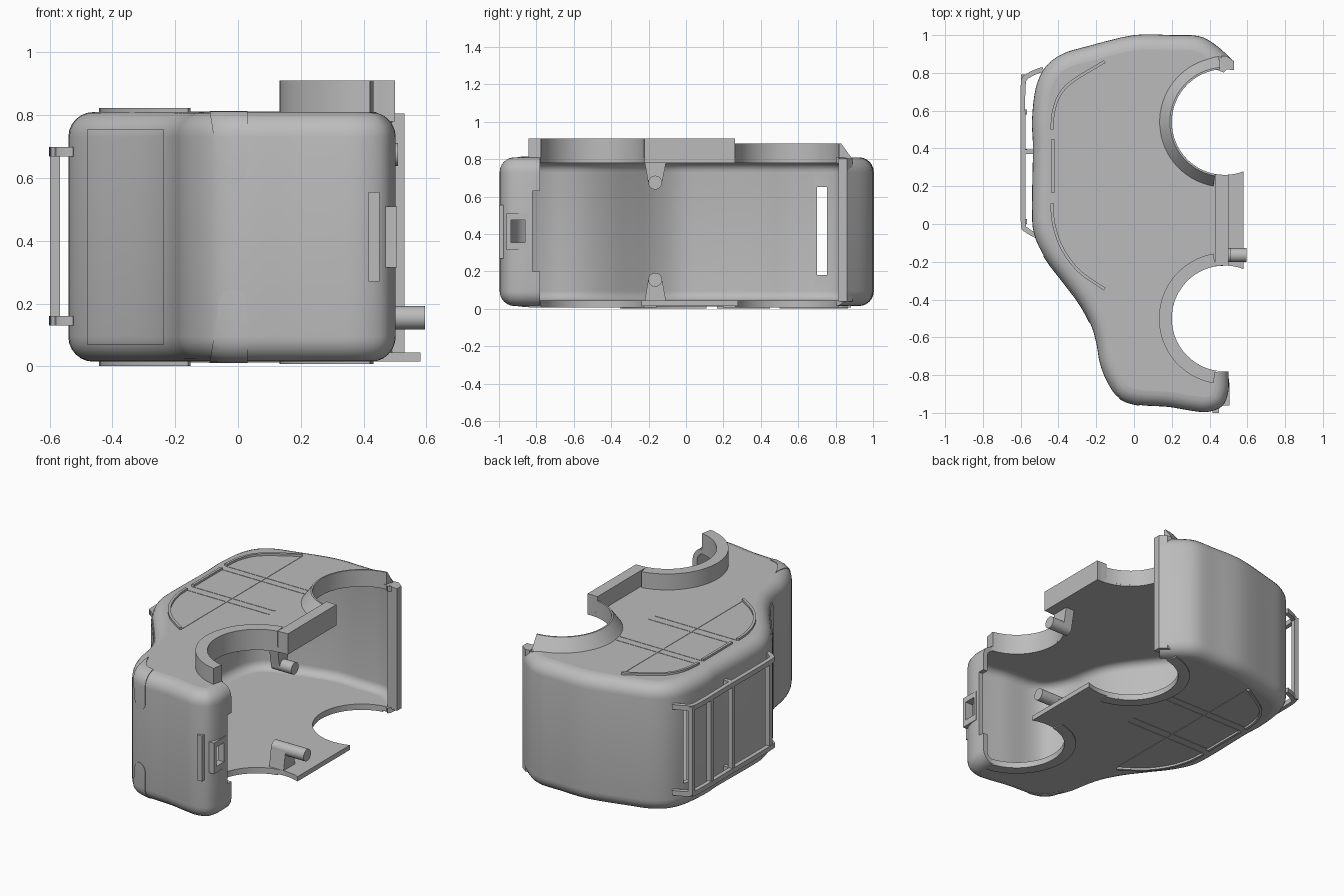
import bpy, bmesh, math
from mathutils import Vector

if "Cube" in bpy.data.objects:
    bpy.data.objects.remove(bpy.data.objects["Cube"])

grey = bpy.data.materials.new("matte_grey")
grey.use_nodes = True
grey.diffuse_color = (0.5, 0.5, 0.5, 1)
grey.node_tree.nodes["Principled BSDF"].inputs["Base Color"].default_value = (0.5, 0.5, 0.5, 1)

BOTTOM, TOP, MID = 0.015, 0.81, 0.4125
FRONT_HOLE, BACK_HOLE = (0.48, -0.5), (0.48, 0.54)
HOLE_R, RIM_R, EDGE_R, WALL = 0.28, 0.348, 0.08, 0.03


def finish(name, bm):
    bmesh.ops.recalc_face_normals(bm, faces=bm.faces)
    mesh = bpy.data.meshes.new(name)
    bm.to_mesh(mesh)
    bm.free()
    mesh.materials.append(grey)
    ob = bpy.data.objects.new(name, mesh)
    bpy.context.collection.objects.link(ob)
    return ob


def loft(name, rings):
    """Skin a list of equal rings of points and cap both ends."""
    bm = bmesh.new()
    loops = [[bm.verts.new(p) for p in ring] for ring in rings]
    for a, b in zip(loops, loops[1:]):
        for i in range(len(a)):
            j = (i + 1) % len(a)
            bm.faces.new((a[i], a[j], b[j], b[i]))
    bm.faces.new(loops[0])
    bm.faces.new(loops[-1])
    return finish(name, bm)


def prism(name, pts, lo, hi, axis="z"):
    put = {"x": lambda p, d: (d, p[0], p[1]),
           "y": lambda p, d: (p[0], d, p[1]),
           "z": lambda p, d: (p[0], p[1], d)}[axis]
    return loft(name, [[put(p, d) for p in pts] for d in (lo, hi)])


def box(name, x, y, z):
    return prism(name, [(x[0], y[0]), (x[1], y[0]), (x[1], y[1]), (x[0], y[1])], *z)


def arc(cx, cy, r, a0, a1, n=24):
    return [(cx + r * math.cos(math.radians(a0 + (a1 - a0) * i / n)),
             cy + r * math.sin(math.radians(a0 + (a1 - a0) * i / n))) for i in range(n + 1)]


def arc_rim(name, centre, profile, a0=100, a1=260, n=32):
    """Sweep an (r, z) profile around part of a circle."""
    sweeps = [arc(*centre, r, a0, a1, n) for r, z in profile]
    return loft(name, [[(*s[i], z) for s, (r, z) in zip(sweeps, profile)] for i in range(n + 1)])


def boolean(ob, tool, op="DIFFERENCE"):
    mod = ob.modifiers.new("cut", "BOOLEAN")
    mod.operation, mod.object, mod.solver = op, tool, "EXACT"
    bpy.context.view_layer.update()
    mesh = bpy.data.meshes.new_from_object(ob.evaluated_get(bpy.context.evaluated_depsgraph_get()))
    ob.modifiers.clear()
    if len(mesh.polygons):
        ob.data = mesh
    bpy.data.objects.remove(tool)


def smooth_path(pts, steps=4):
    out, n = [], len(pts)
    for i in range(n - 1):
        a, b, c, d = (Vector(pts[min(max(i + k, 0), n - 1)]) for k in (-1, 0, 1, 2))
        for s in range(steps):
            t = s / steps
            out.append(0.5 * (2 * b + (c - a) * t + (2 * a - 5 * b + 4 * c - d) * t * t
                              + (3 * b - a - 3 * c + d) * t ** 3))
    return out + [Vector(pts[-1])]


def inset(pts, dist):
    """Shift an open path to its right-hand side."""
    out = []
    for i, p in enumerate(pts):
        d = (pts[min(i + 1, len(pts) - 1)] - pts[max(i - 1, 0)]).normalized()
        out.append(p + Vector((d.y, -d.x)) * dist)
    return out


def strip(name, pts, width, lo, hi):
    return prism(name, inset(pts, width / 2) + inset(pts, -width / 2)[::-1], lo, hi)


# Plan outline of the wall, from the front corner round -x to the back corner
OUTLINE = smooth_path([
    (0.5, -0.78), (0.5, -0.885), (0.468, -0.963), (0.39, -0.995), (0.3, -0.988), (0.18, -0.968),
    (0.02, -0.957), (-0.08, -0.92), (-0.14, -0.84), (-0.18, -0.74), (-0.2, -0.63), (-0.23, -0.53),
    (-0.29, -0.42), (-0.38, -0.3), (-0.47, -0.18), (-0.53, -0.05), (-0.54, 0.1), (-0.535, 0.4),
    (-0.54, 0.55), (-0.52, 0.72), (-0.47, 0.83), (-0.38, 0.9), (-0.25, 0.94), (0, 1), (0.2, 1),
    (0.34, 0.995), (0.43, 0.95), (0.53, 0.86)])


def wall_side(gap, steps=6):
    """(inset, z) points of the rounded wall profile, bottom to top."""
    r = EDGE_R - gap
    low = [(EDGE_R - r * math.sin(math.pi / 2 * k / steps),
            BOTTOM + EDGE_R - r * math.cos(math.pi / 2 * k / steps)) for k in range(steps + 1)]
    return low + [(d, 2 * MID - z) for d, z in reversed(low)]


def wall(name, outer_gap, inner_gap):
    profile = wall_side(outer_gap) + wall_side(inner_gap)[::-1]
    paths = [inset(OUTLINE, d) for d, z in profile]
    return loft(name, [[(*p[i], z) for p, (d, z) in zip(paths, profile)] for i in range(len(OUTLINE))])


# Rounded wall with its notch, slot and latch opening
shell = wall("shell_wall", 0, WALL)
boolean(shell, box("edge_notch", (0.4, 0.6), (-0.82, -0.6), (0.2, 0.63)))
boolean(shell, box("strap_slot", (-0.7, -0.42), (0.7, 0.755), (0.18, 0.65)))
boolean(shell, box("latch_hole", (0.42, 0.6), (-0.935, -0.86), (0.355, 0.475)))

# Top and bottom plates with the two round openings
for name, z0, z1, back_end, front_start in (("top_plate", TOP - WALL, TOP, 264, 96),
                                            ("bottom_plate", BOTTOM, BOTTOM + WALL, 291, 69)):
    prism(name, inset(OUTLINE, EDGE_R) + arc(*BACK_HOLE, HOLE_R, 90, back_end, 40)
          + arc(*FRONT_HOLE, HOLE_R, front_start, 262, 40), z0, z1)

# Thin raised overlays that follow the front surface
def overlay(name, pts, y0, y1):
    boolean(wall(name, -0.004, 0.02), prism("stencil", pts, y0, y1, "y"), "INTERSECT")

tab = [(0.03, 0.83), (-0.093, 0.83)] + arc(-0.015, 0.623, 0.044, 190, 360, 12)
overlay("upper_tab", tab, -1.1, -0.75)
overlay("lower_tab", [(x, 2 * MID - z) for x, z in tab], -1.1, -0.75)
overlay("front_grip", [(-0.48, 0.07), (-0.235, 0.07), (-0.235, 0.755), (-0.48, 0.755)], -0.8, -0.1)

# Rims around the openings, above and below
arc_rim("front_rim", FRONT_HOLE, [(HOLE_R, 0.79), (HOLE_R, 0.91), (RIM_R, 0.91), (RIM_R, 0.79)])
arc_rim("back_rim", BACK_HOLE, [(HOLE_R, 0.79), (HOLE_R, 0.885), (0.29, 0.885), (RIM_R, 0.805),
                                (RIM_R, 0.79)], 95)
bar = box("rim_bar", (0.43, 0.5), (-0.222, 0.262), (0.78, 0.91))
for key, c in (("front", FRONT_HOLE), ("back", BACK_HOLE)):
    arc_rim(key + "_lower_rim", c, [(HOLE_R, 0.03), (HOLE_R, 0.008), (RIM_R, 0.008), (RIM_R, 0.03)])
    boolean(bar, prism("hole", arc(*c, HOLE_R, 0, 354, 59), -0.2, 1.2))
prism("back_flange", [(0.53, 0.815), (0.53, 0.86), (0.49, 0.89), (0.46, 0.89), (0.46, 0.82)], 0.04, 0.805)

# Ridges and panel lines on the top and bottom
RIDGES = {"back": [(-0.435, 0.5), (-0.425, 0.6), (-0.39, 0.69), (-0.32, 0.76), (-0.155, 0.86)],
          "middle": [(-0.43, 0.165), (-0.43, 0.45)],
          "front": [(-0.435, 0.11), (-0.425, 0.0), (-0.38, -0.13), (-0.29, -0.25), (-0.155, -0.345)]}
for level, ridge_z, line_z in (("top", (0.79, 0.823), (0.79, 0.812)),
                               ("bottom", (0.002, 0.04), (0.013, 0.04))):
    for key, pts in RIDGES.items():
        strip(f"{key}_{level}_ridge", smooth_path(pts, 5), 0.016, *ridge_z)
    for i, y in enumerate((0.11, 0.165, 0.45, 0.5)):
        strip(f"{level}_cross_line_{i}", [Vector((-0.43, y)), Vector((0.14, y))], 0.008, *line_z)
    strip(f"{level}_long_line", [Vector((-0.155, -0.34)), Vector((-0.155, 0.86))], 0.005, *line_z)

# Side rack: two bent rails joined by upright bars
rail = smooth_path([(-0.48, 0.82), (-0.56, 0.785), (-0.587, 0.73), (-0.587, 0.4), (-0.587, 0.02),
                    (-0.57, -0.03), (-0.52, -0.06)], 5)
for key, z in (("lower", 0.13), ("upper", 0.668)):
    strip(key + "_rail", rail, 0.026, z, z + 0.03)
    box(key + "_rail_stub", (-0.59, -0.52), (0.37, 0.395), (z, z + 0.03))
for i, y in enumerate((0.765, 0.58, 0.37, 0.0)):
    box(f"rack_bar_{i}", (-0.598, -0.567), (y, y + 0.026), (0.14, 0.69))

# Locating pins on tapered supports
for key, z, plate, pin_end, support_end in (("lower", 0.155, 0.035, 0.595, 0.47),
                                            ("upper", 0.675, 0.79, 0.51, 0.43)):
    prism(key + "_pin", arc(-0.165, z, 0.037, 0, 345, 23), 0.37, pin_end, "x")
    prism(key + "_pin_support", [(-0.222, plate), (-0.105, plate), (-0.128, z), (-0.202, z)],
          0.37, support_end, "x")

# Latch on the front corner
box("latch_rib", (0.415, 0.45), (-1.0, -0.95), (0.27, 0.555))
latch = box("latch_loop", (0.465, 0.506), (-0.96, -0.84), (0.315, 0.51))
boolean(latch, box("latch_window", (0.4, 0.6), (-0.935, -0.86), (0.355, 0.475)))

for ob in bpy.context.collection.objects:
    if ob.type == "MESH":
        bpy.ops.object.select_all(action="DESELECT")
        ob.select_set(True)
        bpy.context.view_layer.objects.active = ob
        bpy.ops.object.shade_smooth_by_angle(angle=math.radians(30))
